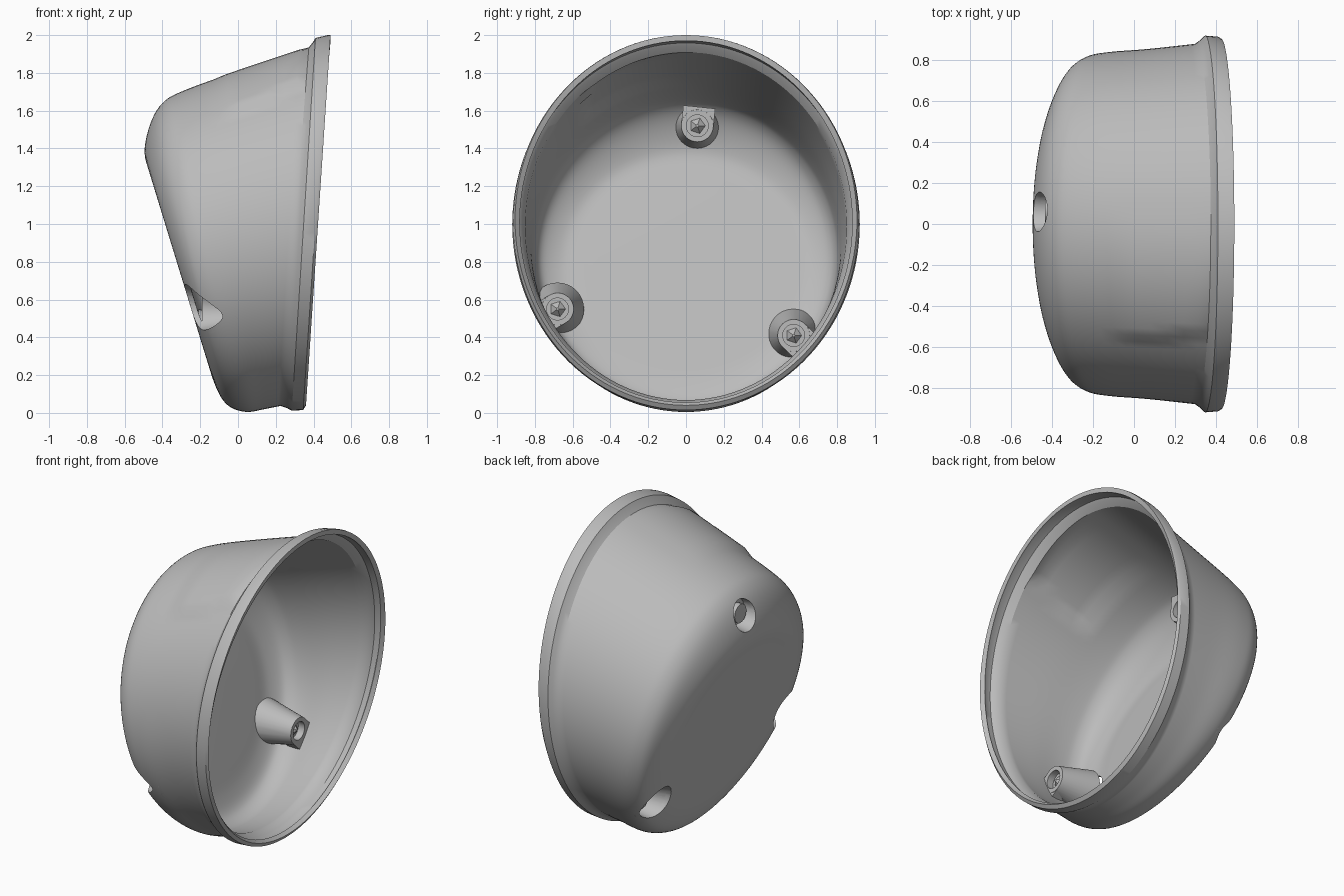
import bpy, bmesh, math
from mathutils import Vector, Matrix

cube = bpy.data.objects.get("Cube")
if cube:
    bpy.data.objects.remove(cube)

grey = bpy.data.materials.new("plain grey")
grey.use_nodes = True
COLOUR = (0.5, 0.5, 0.5, 1)
grey.diffuse_color = COLOUR
grey.node_tree.nodes["Principled BSDF"].inputs["Base Color"].default_value = COLOUR

SEGMENTS = 128
STEPS = 5

# Housing sections: top point (x, z), bottom point (x, z), half width in y
RIM = [(0.49, 2.0, 0.36, 0.04, 0.905), (0.475, 2.0, 0.345, 0.015, 0.915),
       (0.41, 1.985, 0.285, 0.012, 0.92), (0.395, 1.96, 0.26, 0.025, 0.9)]
WALL = [(0.375, 1.935, 0.225, 0.037, 0.88), (0.0, 1.81, 0.14, 0.02, 0.855),
        (-0.29, 1.705, 0.05, 0.005, 0.84), (-0.4, 1.64, -0.03, 0.025, 0.82),
        (-0.465, 1.53, -0.085, 0.075, 0.77), (-0.495, 1.38, -0.13, 0.17, 0.66),
        (-0.463, 1.26, -0.167, 0.29, 0.54)]


def smooth_sections(rows):
    """Catmull-Rom interpolation between sections."""
    rows = [Vector(r) for r in rows]
    out = []
    for i in range(len(rows) - 1):
        p0, p1 = rows[max(i - 1, 0)], rows[i]
        p2, p3 = rows[i + 1], rows[min(i + 2, len(rows) - 1)]
        for k in range(STEPS):
            t = k / STEPS
            out.append(p1 + (p2 - p0) * (t / 2)
                       + (p0 * 2 - p1 * 5 + p2 * 4 - p3) * (t * t / 2)
                       + (p1 * 3 - p0 - p2 * 3 + p3) * (t ** 3 / 2))
    return out + [rows[-1]]


def add_object(name, bm):
    bmesh.ops.recalc_face_normals(bm, faces=bm.faces)
    mesh = bpy.data.meshes.new(name)
    bm.to_mesh(mesh)
    bm.free()
    mesh.materials.append(grey)
    obj = bpy.data.objects.new(name, mesh)
    bpy.context.collection.objects.link(obj)
    return obj


def loft(name, closed):
    bm = bmesh.new()
    rings = []
    for tx, tz, bx, bz, w in [Vector(r) for r in RIM] + smooth_sections(WALL):
        top, bottom = Vector((tx, 0, tz)), Vector((bx, 0, bz))
        centre, up = (top + bottom) / 2, (top - bottom) / 2
        ring = []
        for s in range(SEGMENTS):
            a = math.tau * s / SEGMENTS
            p = centre + up * math.cos(a) + Vector((0, w * math.sin(a), 0))
            # slightly raised flat pad on the upper wall
            if -0.55 < p.y < 0.07 and p.z > 1.2 and -0.1 < p.x < 0.36:
                p.z += 0.05 * (0.07 - p.y)
            ring.append(bm.verts.new(p))
        rings.append(ring)
    for a, b in zip(rings, rings[1:]):
        for s in range(SEGMENTS):
            n = (s + 1) % SEGMENTS
            bm.faces.new((a[s], a[n], b[n], b[s]))
    bm.faces.new(rings[-1])
    if closed:
        bm.faces.new(rings[0])
    return add_object(name, bm)


def cone_x(name, x0, x1, r0, r1, y, z, sides=32):
    """Cone or cylinder running along x from x0 to x1."""
    bm = bmesh.new()
    place = Matrix.Translation(((x0 + x1) / 2, y, z)) @ Matrix.Rotation(math.pi / 2, 4, 'Y')
    bmesh.ops.create_cone(bm, cap_ends=True, segments=sides, radius1=r0,
                          radius2=r1, depth=x1 - x0, matrix=place)
    return add_object(name, bm)


def boolean(obj, operation, other):
    mod = obj.modifiers.new(operation.title(), 'BOOLEAN')
    mod.operation, mod.object, mod.solver = operation, other, 'EXACT'


def finish(obj):
    """Bake the modifiers, then smooth while keeping sharp edges."""
    bpy.context.view_layer.update()
    graph = bpy.context.evaluated_depsgraph_get()
    mesh = bpy.data.meshes.new_from_object(obj.evaluated_get(graph))
    obj.modifiers.clear()
    obj.data = mesh
    mesh.shade_smooth()
    mesh.set_sharp_from_angle(angle=math.radians(32))


# Housing shell and the closed hull that trims the posts
shell = loft("housing_shell", False)
solid = shell.modifiers.new("Thickness", 'SOLIDIFY')
solid.thickness, solid.offset, solid.use_even_offset = 0.03, -1, True
hull = loft("hull_helper", True)
helpers, parts = [hull], [shell]

# Screw posts: y, z, pocket floor x, post end x
POSTS = {"upper": (0.06, 1.52, -0.4, -0.3),
         "lower_front": (-0.68, 0.55, -0.03, 0.05),
         "lower_back": (0.57, 0.41, -0.05, 0.04)}
for name, (y, z, floor, end) in POSTS.items():
    pocket = cone_x(name + "_pocket_cutter", floor - 0.3, floor, 0.14, 0.085, y, z)
    bore = cone_x(name + "_bore_cutter", end - 0.045, end + 0.05, 0.058, 0.058, y, z)
    helpers += [pocket, bore]
    boolean(shell, 'DIFFERENCE', pocket)

    # hollow post
    post = cone_x(name + "_screw_post", floor - 0.16, end, 0.14, 0.085, y, z)
    boolean(post, 'INTERSECT', hull)
    boolean(post, 'DIFFERENCE', pocket)
    boolean(post, 'DIFFERENCE', bore)

    # square web joining the post to the side wall
    bm = bmesh.new()
    angle = math.atan2(z - 0.95, y)
    place = (Matrix.Translation(((floor + end) / 2, y, z)) @ Matrix.Rotation(angle, 4, 'X')
             @ Matrix.Translation((0, 0.05, 0))
             @ Matrix.Diagonal((end - floor - 0.004, 0.1, 0.17, 1)))
    bmesh.ops.create_cube(bm, size=1, matrix=place)
    web = add_object(name + "_post_web", bm)
    boolean(web, 'INTERSECT', hull)
    boolean(web, 'DIFFERENCE', bore)

    # screw head in the pocket and pointed tip in the bore
    head = cone_x(name + "_screw_head", floor - 0.035, floor + 0.002, 0.06, 0.06, y, z)
    tip = cone_x(name + "_screw_tip", end - 0.047, end - 0.015, 0.045, 0.008, y, z, 5)
    parts += [post, web, head, tip]

for part in parts:
    finish(part)
for helper in helpers:
    bpy.data.objects.remove(helper)
